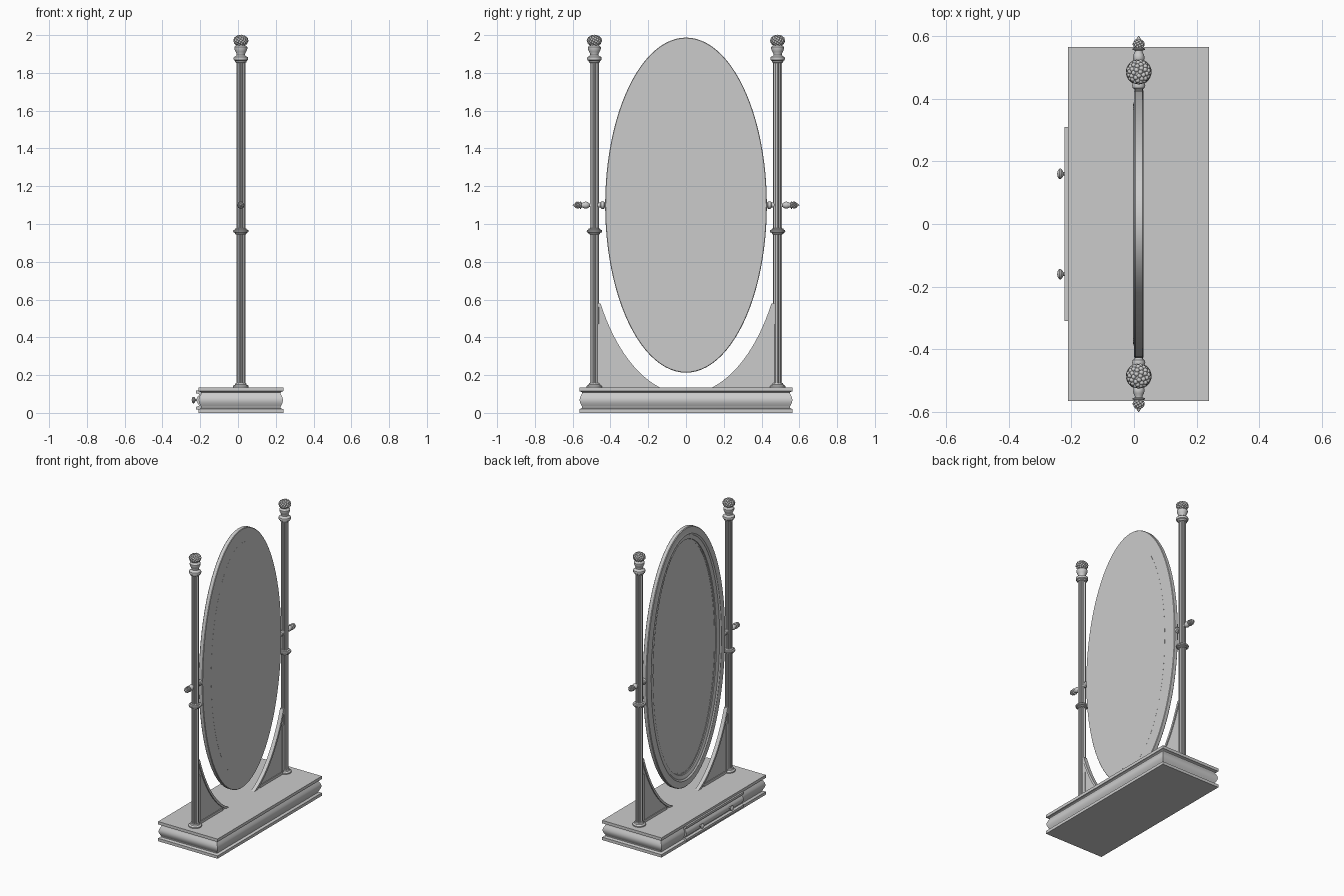
import bpy, bmesh
from math import sin, cos, pi, sqrt, radians
from mathutils import Vector, Matrix

cube = bpy.data.objects.get("Cube")
if cube:
    bpy.data.objects.remove(cube)

grey = bpy.data.materials.new("plain grey")
grey.use_nodes = True
colour = (0.6, 0.6, 0.6, 1)
grey.diffuse_color = colour
grey.node_tree.nodes["Principled BSDF"].inputs["Base Color"].default_value = colour

CX = 0.015      # shared centre line of posts, mirror and base
POST_Y = 0.485
PIVOT_Z = 1.1
BASE_TOP = 0.135


def finish(name, bm, angle=35):
    bmesh.ops.recalc_face_normals(bm, faces=bm.faces)
    mesh = bpy.data.meshes.new(name)
    bm.to_mesh(mesh)
    bm.free()
    mesh.materials.append(grey)
    mesh.shade_smooth()
    mesh.set_sharp_from_angle(angle=radians(angle))
    obj = bpy.data.objects.new(name, mesh)
    bpy.context.collection.objects.link(obj)
    return obj


def loft(name, rings, closed=False, angle=35, matrix=None):
    """Skin a list of point rings, capping the ends unless the loop closes."""
    bm = bmesh.new()
    rows = [[bm.verts.new(p) for p in ring] for ring in rings]
    pairs = list(zip(rows, rows[1:]))
    if closed:
        pairs.append((rows[-1], rows[0]))
    for a, b in pairs:
        n = len(a)
        for i in range(n):
            j = (i + 1) % n
            bm.faces.new((a[i], a[j], b[j], b[i]))
    if not closed:
        bm.faces.new(rows[0])
        bm.faces.new(rows[-1])
    if matrix:
        bm.transform(matrix)
    return finish(name, bm, angle)


def lathe(name, profile, matrix, sides=28):
    rings = [[(r * cos(2 * pi * i / sides), r * sin(2 * pi * i / sides), z)
              for i in range(sides)] for r, z in profile]
    return loft(name, rings, matrix=matrix)


def slab(name, outline, x0, x1):
    return loft(name, [[(x, y, z) for y, z in outline] for x in (x0, x1)])


def pinecone(name, radius, height, count, matrix):
    """Egg-shaped core covered in a spiral of small round scales."""
    bm = bmesh.new()
    core = Matrix.Diagonal((radius * 0.85, radius * 0.85, height * 0.46, 1))
    bmesh.ops.create_uvsphere(bm, u_segments=16, v_segments=10, radius=1, matrix=core)
    scale = 1.75 * radius / sqrt(count)
    for i in range(count):
        h = 1 - 2 * (i + 0.5) / count
        ring = sqrt(1 - h * h)
        a = i * pi * (3 - sqrt(5))
        spot = Vector((ring * cos(a) * radius * 0.86, ring * sin(a) * radius * 0.86,
                       h * height * 0.43))
        bmesh.ops.create_icosphere(bm, subdivisions=2, radius=scale,
                                   matrix=Matrix.Translation(spot))
    bm.transform(matrix)
    return finish(name, bm, 60)


def at(x, y, z):
    return Matrix.Translation((x, y, z))


# Moulded plinth: slab edges, coves and a central bulge
moulding = [(0, 0), (0, 0.02), (0.008, 0.022), (0.015, 0.027), (0.015, 0.033)]
moulding += [(0.013 - 0.011 * sin(pi * k / 10), 0.036 + 0.063 * k / 10) for k in range(11)]
moulding += [(0.015, 0.102), (0.015, 0.108), (0.008, 0.113), (0, 0.115), (0, BASE_TOP)]
corners = [(-1, -1), (1, -1), (1, 1), (-1, 1)]
loft("base", [[(CX + sx * (0.225 - d), sy * (0.565 - d), z) for sx, sy in corners]
              for d, z in moulding])

# Drawer front repeats the moulding, standing a little proud
section = [(-0.222 + d, 0.068 + (z - 0.0675) * 0.76) for d, z in moulding]
section += [(-0.17, section[-1][1]), (-0.17, section[0][1])]
loft("drawer_front", [[(x, y, z) for x, z in section] for y in (-0.31, 0.31)])

knob = [(0.006, -0.01), (0.006, 0.006), (0.012, 0.009), (0.017, 0.014),
        (0.017, 0.018), (0.012, 0.023), (0.005, 0.025), (0.001, 0.0255)]
for side, s in (("left", 1), ("right", -1)):
    lathe("drawer_knob_" + side, knob,
          at(-0.2195, s * 0.16, 0.068) @ Matrix.Rotation(-pi / 2, 4, 'Y'), 20)

# Fluted post cross-section
flutes, steps = 10, 6
flute_ring = []
for i in range(flutes * steps):
    k = i % steps
    r = 0.024 - (0 if k < 2 else 0.005 * sin(pi * (k - 1) / (steps - 1)))
    a = 2 * pi * i / (flutes * steps)
    flute_ring.append((r * cos(a), r * sin(a)))

foot = [(0.041, 0), (0.041, 0.007), (0.037, 0.012), (0.031, 0.014), (0.028, 0.022), (0.023, 0.024)]
collar = [(0.023, -0.018), (0.03, -0.015), (0.031, -0.009), (0.039, -0.006),
          (0.041, 0), (0.039, 0.006), (0.031, 0.009), (0.03, 0.013), (0.023, 0.016)]
capital = [(0.023, 1.852), (0.029, 1.856), (0.031, 1.864), (0.037, 1.868), (0.039, 1.876),
           (0.037, 1.884), (0.028, 1.888), (0.022, 1.894), (0.022, 1.9), (0.028, 1.912),
           (0.034, 1.926), (0.034, 1.936), (0.029, 1.943), (0.02, 1.947)]
inner_knob = [(0.009, 0.424), (0.013, 0.43), (0.019, 0.434), (0.021, 0.441),
              (0.019, 0.449), (0.014, 0.453), (0.012, 0.47)]
outer_knob = [(0.008, 0.5), (0.009, 0.512), (0.015, 0.518), (0.019, 0.529), (0.017, 0.54),
              (0.012, 0.549), (0.012, 0.553), (0.02, 0.556), (0.02, 0.56), (0.01, 0.562)]

for side, s in (("left", 1), ("right", -1)):
    y = s * POST_Y
    loft("post_" + side, [[(px, py, z) for px, py in flute_ring] for z in (BASE_TOP, 1.86)],
         angle=50, matrix=at(CX, y, 0))
    lathe("post_foot_" + side, foot, at(CX, y, BASE_TOP))
    lathe("post_collar_" + side, collar, at(CX, y, 0.962))
    lathe("post_capital_" + side, capital, at(CX, y, 0))
    pinecone("post_finial_" + side, 0.038, 0.055, 70, at(CX, y, 1.971))

    # Pivot hardware lies along y, pointing outward
    outward = at(CX, 0, PIVOT_Z) @ Matrix.Rotation(-s * pi / 2, 4, 'X')
    lathe("pivot_inner_knob_" + side, inner_knob, outward, 20)
    lathe("pivot_outer_knob_" + side, outer_knob, outward, 20)
    pinecone("pivot_finial_" + side, 0.017, 0.032, 36, outward @ at(0, 0, 0.573))
    lathe("pivot_tip_" + side, [(0.009, 0.58), (0.006, 0.592), (0.001, 0.6)], outward, 12)

    # Curved bracket: thin panel, swept rim and two straight rails
    def curve(a, b, z):
        return s * a * sqrt(max(0, 1 - ((PIVOT_Z - z) / b) ** 2))
    heights = [BASE_TOP - 0.005 + 0.45 * (k / 24) ** 1.5 for k in range(25)]
    inside = [(curve(0.53, 1.0, z), z) for z in heights]
    outside = [(curve(0.545, 1.016, z), z) for z in heights]
    slab("bracket_panel_" + side, inside + [(s * 0.47, heights[-1]), (s * 0.47, heights[0])],
         CX - 0.006, CX + 0.006)
    slab("bracket_rim_" + side, inside + outside[::-1], CX - 0.013, CX + 0.013)
    slab("bracket_upright_" + side,
         [(s * 0.445, 0.13), (s * 0.47, 0.13), (s * 0.47, 0.47), (s * 0.445, 0.47)],
         CX - 0.011, CX + 0.011)
    slab("bracket_rail_" + side,
         [(s * 0.2, 0.13), (s * 0.46, 0.13), (s * 0.46, 0.152), (s * 0.2, 0.152)],
         CX - 0.011, CX + 0.011)


# Oval mirror, built from ellipses inset from the outer edge
def oval(inset, n=96):
    return [((0.428 - inset) * cos(2 * pi * i / n),
             PIVOT_Z + (0.887 - inset) * sin(2 * pi * i / n)) for i in range(n)]


frame = [(0, 0.004), (0, 0.027), (0.003, 0.03), (0.097, 0.03), (0.097, 0.014), (0.088, 0.014),
         (0.086, 0.009), (0.074, 0.008), (0.066, 0.004), (0.058, 0.004), (0.055, 0),
         (0.047, -0.003), (0.039, 0), (0.004, 0)]
loft("mirror_frame", [[(x, y, z) for y, z in oval(d)] for d, x in frame], closed=True)
slab("mirror_glass", oval(0.09), 0.016, 0.02)
slab("mirror_back", oval(0.094), 0.02, 0.0304)
